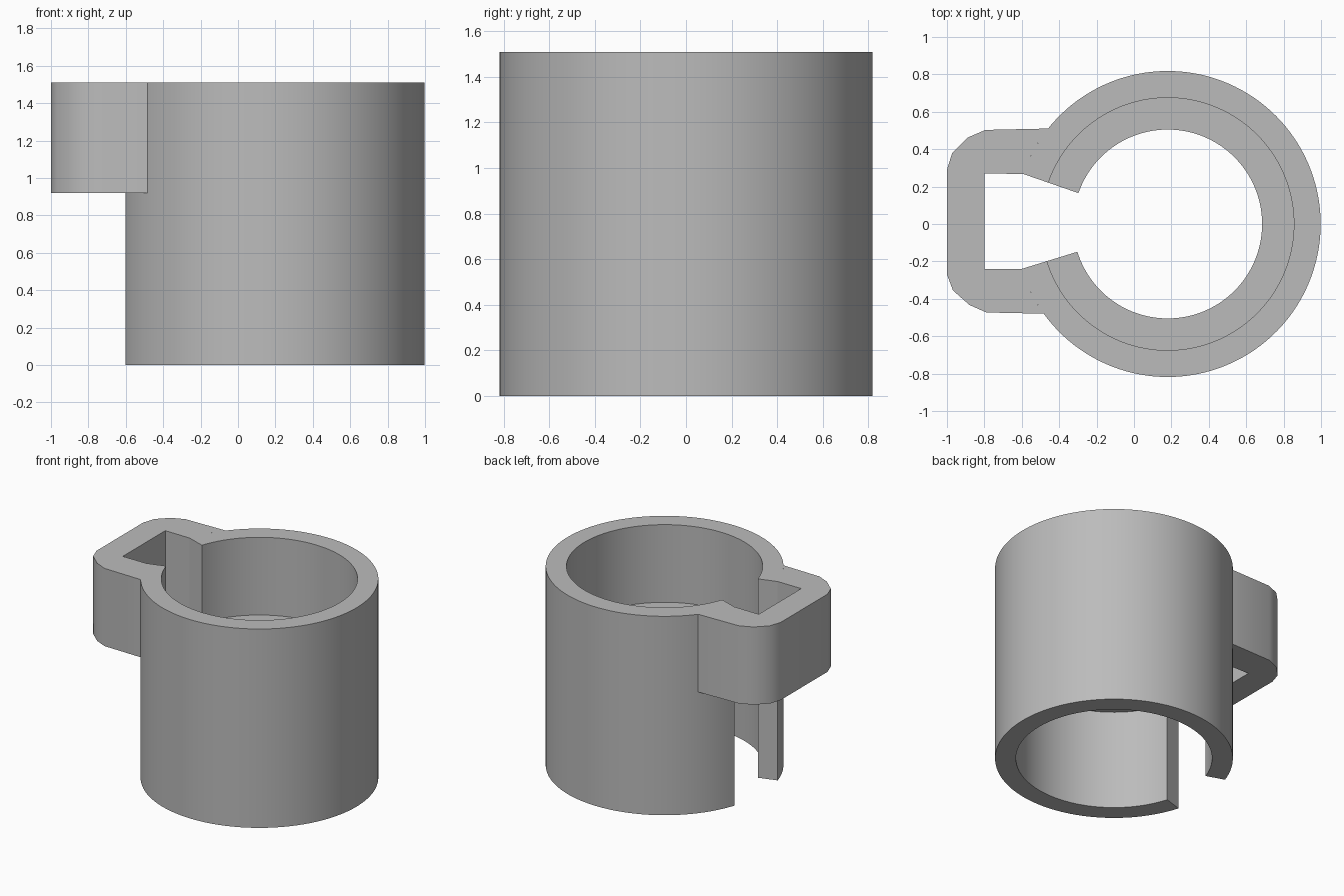
import bpy
import bmesh
from math import cos, sin, radians

if "Cube" in bpy.data.objects:
    bpy.data.objects.remove(bpy.data.objects["Cube"])

grey = bpy.data.materials.new("plain grey")
grey.use_nodes = True
colour = (0.5, 0.5, 0.5, 1)
grey.diffuse_color = colour
grey.node_tree.nodes["Principled BSDF"].inputs["Base Color"].default_value = colour

CENTRE_X = 0.18
R_OUT, R_BORE, R_LEDGE = 0.818, 0.675, 0.505
SLOT_START, SLOT_END = -162.9, 160.9
HEIGHT, LEDGE_TOP, LEDGE_BOTTOM = 1.51, 0.92, 0.757


def arc(radius, start, end, steps):
    """Points on a circle around the sleeve axis."""
    angles = [radians(start + (end - start) * i / steps) for i in range(steps + 1)]
    return [(CENTRE_X + radius * cos(a), radius * sin(a)) for a in angles]


def finish(name, bm):
    bmesh.ops.recalc_face_normals(bm, faces=bm.faces)
    mesh = bpy.data.meshes.new(name)
    bm.to_mesh(mesh)
    bm.free()
    mesh.materials.append(grey)
    obj = bpy.data.objects.new(name, mesh)
    bpy.context.collection.objects.link(obj)
    bpy.ops.object.select_all(action="DESELECT")
    obj.select_set(True)
    bpy.context.view_layer.objects.active = obj
    bpy.ops.object.shade_smooth_by_angle(angle=radians(32))


def split_ring(name, r_in, r_out, z0, z1):
    """Ring with a radial slot, swept from a rectangular section."""
    bm = bmesh.new()
    inner = arc(r_in, SLOT_START, SLOT_END, 120)
    outer = arc(r_out, SLOT_START, SLOT_END, 120)
    sections = [[bm.verts.new((*p, z)) for p, z in ((a, z0), (b, z0), (b, z1), (a, z1))]
                for a, b in zip(inner, outer)]
    for s, t in zip(sections, sections[1:]):
        for i in range(4):
            j = (i + 1) % 4
            bm.faces.new((s[i], s[j], t[j], t[i]))
    bm.faces.new(sections[0])
    bm.faces.new(sections[-1])
    finish(name, bm)


def prism(name, outline, z0, z1):
    bm = bmesh.new()
    base = bm.faces.new([bm.verts.new((x, y, z0)) for x, y in outline])
    top = bmesh.ops.extrude_face_region(bm, geom=[base], use_keep_orig=True)["geom"]
    verts = [v for v in top if isinstance(v, bmesh.types.BMVert)]
    bmesh.ops.translate(bm, verts=verts, vec=(0, 0, z1 - z0))
    finish(name, bm)


# Slotted sleeve with an inner ledge
split_ring("sleeve", R_BORE, R_OUT, 0, HEIGHT)
split_ring("inner_ledge", R_LEDGE, R_BORE, LEDGE_BOTTOM, LEDGE_TOP)

# Rounded bracket bridging the upper part of the slot
outside = [(-0.794, 0.503), (-0.89, 0.462), (-0.972, 0.38), (-1, 0.29),
           (-1, -0.27), (-0.968, -0.355), (-0.88, -0.433), (-0.789, -0.473)]
lower_joint = arc(R_OUT, -144.1, SLOT_START, 8)
pocket = [(-0.8, -0.24), (-0.8, 0.27)]
upper_joint = arc(R_OUT, SLOT_END, 141.4, 8)
prism("bracket", outside + lower_joint + pocket + upper_joint, LEDGE_TOP, HEIGHT)
